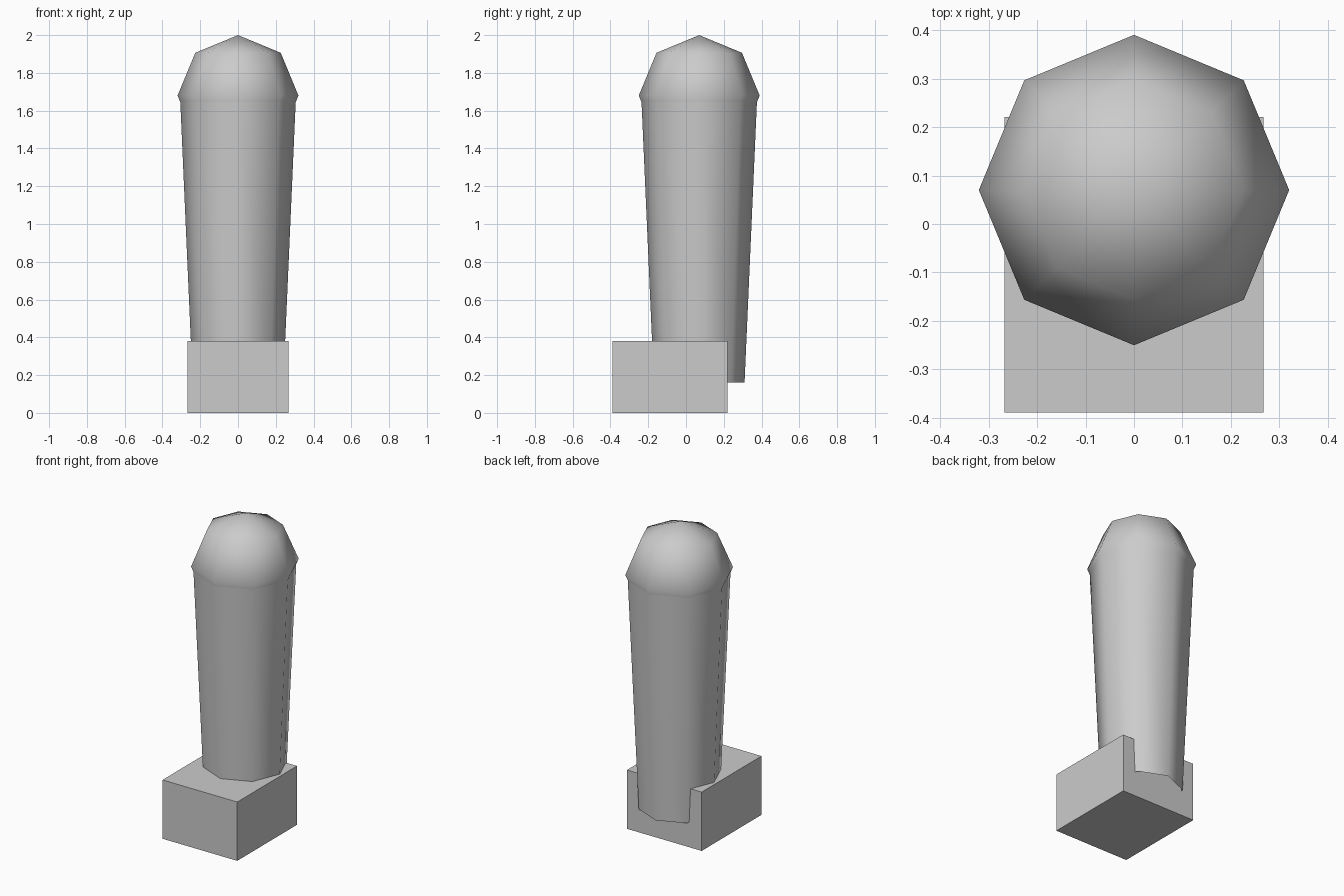
import bpy
import bmesh
from mathutils import Matrix

if "Cube" in bpy.data.objects:
    bpy.data.objects.remove(bpy.data.objects["Cube"])

grey = bpy.data.materials.new("light grey")
grey.diffuse_color = (0.6, 0.6, 0.6, 1)
grey.use_nodes = True
grey.node_tree.nodes["Principled BSDF"].inputs["Base Color"].default_value = grey.diffuse_color


def add_part(name, bm, smooth):
    for f in bm.faces:
        f.smooth = smooth
    mesh = bpy.data.meshes.new(name)
    bm.to_mesh(mesh)
    bm.free()
    mesh.materials.append(grey)
    ob = bpy.data.objects.new(name, mesh)
    bpy.context.collection.objects.link(ob)


# block foot
bm = bmesh.new()
bmesh.ops.create_cube(bm, size=1, matrix=Matrix.Translation((0, -0.084, 0.19))
                      @ Matrix.Diagonal((0.534, 0.61, 0.38, 1)))
add_part("foot_block", bm, False)

# tapered eight-sided shaft, open at both ends
bm = bmesh.new()
bmesh.ops.create_cone(bm, cap_ends=False, segments=8, radius1=0.24, radius2=0.307,
                      depth=1.52, matrix=Matrix.Translation((0, 0.07, 0.92)))
add_part("tapered_shaft", bm, True)

# low-poly ball on top
bm = bmesh.new()
bmesh.ops.create_uvsphere(bm, u_segments=8, v_segments=4, radius=0.32,
                          matrix=Matrix.Translation((0, 0.07, 1.68)))
add_part("rounded_top", bm, True)
